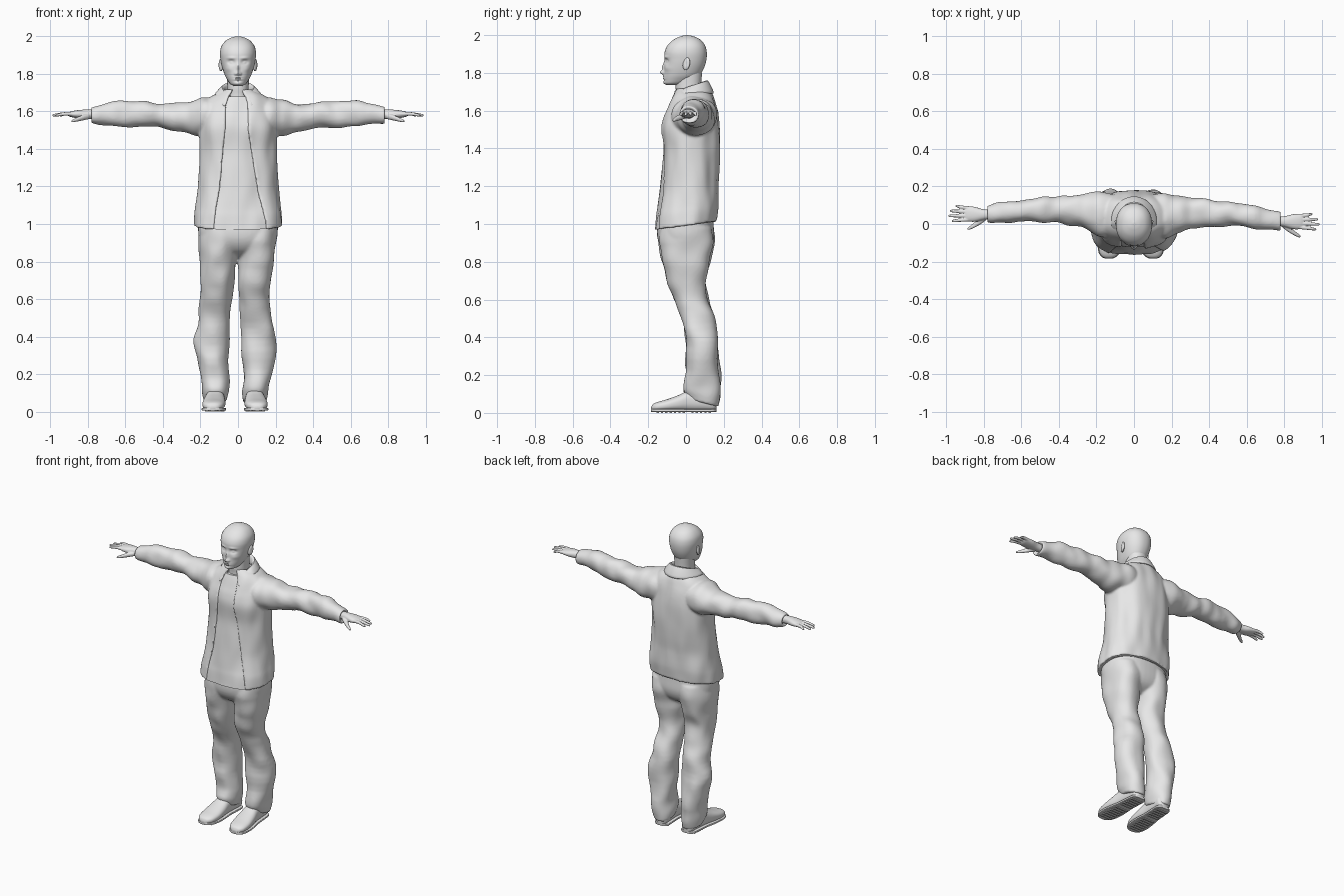
import bpy, bmesh, math
from mathutils import Vector, noise

old = bpy.data.objects.get("Cube")
if old:
    bpy.data.objects.remove(old)

grey = bpy.data.materials.new("light_grey")
grey.use_nodes = True
grey.diffuse_color = (0.8, 0.8, 0.8, 1)
grey.node_tree.nodes["Principled BSDF"].inputs["Base Color"].default_value = (0.8, 0.8, 0.8, 1)
sharp_objects = []


def add_object(name, bm):
    mesh = bpy.data.meshes.new(name)
    bm.to_mesh(mesh)
    bm.free()
    mesh.materials.append(grey)
    obj = bpy.data.objects.new(name, mesh)
    bpy.context.collection.objects.link(obj)
    sharp_objects.append(obj)
    return obj


def select(objs):
    bpy.ops.object.select_all(action='DESELECT')
    for obj in objs:
        obj.select_set(True)
    bpy.context.view_layer.objects.active = objs[0]


def smooth_rings(rings, steps):
    """Catmull-Rom interpolation between cross-sections."""
    result = []
    last = len(rings) - 1
    for i in range(last):
        p0, p1, p2, p3 = (rings[min(max(k, 0), last)] for k in range(i - 1, i + 3))
        for s in range(steps):
            u = s / steps
            result.append([b + u * ((c - a) + u * ((2 * a - 5 * b + 4 * c - d)
                           + u * (3 * b - a - 3 * c + d))) / 2
                           for a, b, c, d in zip(p0, p1, p2, p3)])
    return result + [list(rings[-1])]


def loft(name, axis, rings, sides=48, steps=5, power=2.2, wrinkle=0, scale=(9, 9, 9),
         warp=None, arc=None, thickness=0):
    """Skin through cross-sections (position, a_min, a_max, b_min, b_max)."""
    k = "xyz".index(axis)
    bm = bmesh.new()
    rows = []
    for t, a0, a1, b0, b1 in smooth_rings(rings, steps):
        start, end = arc(t) if arc else (0, math.tau)
        row = []
        for j in range(sides + 1 if arc else sides):
            ang = start + (end - start) * j / sides
            c, s = math.cos(ang), math.sin(ang)
            out = Vector((0, 0, 0))
            out[(k + 1) % 3] = math.copysign(abs(c) ** (2 / power), c)
            out[(k + 2) % 3] = math.copysign(abs(s) ** (2 / power), s)
            co = Vector((0, 0, 0))
            co[k] = t
            co[(k + 1) % 3] = (a0 + a1) / 2 + out[(k + 1) % 3] * (a1 - a0) / 2
            co[(k + 2) % 3] = (b0 + b1) / 2 + out[(k + 2) % 3] * (b1 - b0) / 2
            if warp:
                co = warp(co)
            if wrinkle:
                co += out * wrinkle * noise.noise(Vector(x * y for x, y in zip(co, scale)))
            row.append(bm.verts.new(co))
        rows.append(row)
    for low, high in zip(rows, rows[1:]):
        for j in range(sides):
            n = (j + 1) % len(low)
            bm.faces.new((low[j], low[n], high[n], high[j]))
    if not arc:
        bm.faces.new(rows[0][::-1])
        bm.faces.new(rows[-1])
        bmesh.ops.recalc_face_normals(bm, faces=bm.faces)
    obj = add_object(name, bm)
    if thickness:
        mod = obj.modifiers.new("cloth", 'SOLIDIFY')
        mod.thickness, mod.offset = thickness, -1
        select([obj])
        bpy.ops.object.modifier_apply(modifier=mod.name)
    return obj


def fuse(name, objs, voxel, repeats):
    """Merge overlapping pieces into one soft surface."""
    select(objs)
    bpy.ops.object.join()
    obj = objs[0]
    obj.name = name
    for gone in objs:
        sharp_objects.remove(gone)
    mod = obj.modifiers.new("merge", 'REMESH')
    mod.mode, mod.voxel_size, mod.use_smooth_shade = 'VOXEL', voxel, True
    mod = obj.modifiers.new("soften", 'SMOOTH')
    mod.factor, mod.iterations = 0.5, repeats


def sym(rings):
    return [(t, -w, w, b0, b1) for t, w, b0, b1 in rings]


def clamp(v):
    return min(max(v, 0), 1)


# Head with face modelled by soft bumps: x, z, width, height, depth
bumps = [(0, 1.802, .013, .011, .02), (0, 1.83, .008, .022, .011), (0, 1.775, .024, .011, .007),
         (0, 1.776, .022, .0025, -.006), (0, 1.748, .018, .01, .006), (0, 1.762, .018, .004, -.003)]
for side in (-1, 1):
    bumps += [(side * .036, 1.862, .018, .012, -.014), (side * .036, 1.861, .01, .006, .008),
              (side * .036, 1.884, .022, .007, .005), (side * .014, 1.799, .005, .006, .007),
              (side * .05, 1.825, .018, .014, .004)]


def face(co):
    if co.y < -.02:
        push = sum(d * math.exp(-((co.x - x) / w) ** 2 - ((co.z - z) / h) ** 2)
                   for x, z, w, h, d in bumps)
        co.y -= push * clamp((-.02 - co.y) / .03)
    return co


loft("head", 'z', sym([(1.735, .02, -.1, -.04), (1.745, .04, -.113, 0), (1.765, .055, -.116, .04),
     (1.79, .069, -.117, .075), (1.83, .083, -.116, .097), (1.87, .092, -.114, .108),
     (1.91, .096, -.113, .11), (1.945, .089, -.098, .101), (1.975, .067, -.067, .077),
     (1.993, .036, -.03, .042), (2, .005, 0, .01)]), sides=128, steps=9, warp=face)
loft("neck", 'z', sym([(1.6, .075, -.06, .1), (1.68, .06, -.052, .085), (1.73, .057, -.055, .08),
     (1.8, .06, -.05, .085)]))

# Ears
for side, label in ((1, "left"), (-1, "right")):
    bm = bmesh.new()
    bmesh.ops.create_uvsphere(bm, u_segments=20, v_segments=14, radius=1)
    for v in bm.verts:
        dish = .35 * math.exp(-8 * (v.co.y ** 2 + v.co.z ** 2))
        x = v.co.x * (1 - dish) * .011
        v.co = (side * (.091 - v.co.y * -.006) + x, .002 + v.co.y * .019 + v.co.z * .004,
                1.848 + v.co.z * .034)
    add_object(label + "_ear", bm)

# Jacket body, open at the front
body = sym([(.985, .235, -.176, .163), (1.05, .231, -.168, .172), (1.1, .224, -.158, .174),
            (1.2, .211, -.143, .17), (1.3, .207, -.132, .174), (1.4, .204, -.126, .179),
            (1.5, .203, -.135, .18), (1.56, .2, -.124, .175), (1.61, .196, -.103, .165),
            (1.65, .18, -.085, .152), (1.68, .145, -.07, .14), (1.705, .1, -.058, .125),
            (1.72, .077, -.05, .113)])


def hem(co):
    co.z += .13 * (co.y + .05) * clamp((1.25 - co.z) / .25)
    return co


def opening(z):
    drop = max(0, 1.5 - z)
    return -math.pi / 2 + .22 + .85 * drop, 1.5 * math.pi - .3 - .45 * drop


fold = dict(wrinkle=.011, scale=(13, 13, 5))
jacket = [loft("jacket_body", 'z', body, sides=72, power=2.3, warp=hem, arc=opening,
               thickness=.016, **fold)]
shirt = [(z, a + .01, b - .01, c + .01, d - .01) for z, a, b, c, d in body[:-2]]
loft("shirt", 'z', shirt, sides=72, power=2.3, warp=hem, **fold)

# Sleeves and hands
sleeve = [(.08, -.06, .15, 1.48, 1.66), (.17, -.07, .165, 1.475, 1.675),
          (.23, -.05, .16, 1.477, 1.663), (.3, -.02, .146, 1.49, 1.647),
          (.4, -.005, .14, 1.505, 1.643), (.5, 0, .13, 1.514, 1.655), (.6, -.005, .116, 1.52, 1.66),
          (.7, -.01, .1, 1.528, 1.647), (.77, -.015, .086, 1.533, 1.632),
          (.785, -.01, .08, 1.54, 1.625), (.765, .005, .065, 1.555, 1.61)]
palm = [(.74, .012, .06, 1.558, 1.607), (.8, .003, .06, 1.56, 1.61), (.85, -.008, .072, 1.563, 1.607),
        (.89, -.006, .073, 1.57, 1.6), (.905, .002, .066, 1.577, 1.593)]
for side, label in ((1, "left"), (-1, "right")):
    def place(co):
        return Vector((side * co.x, co.y - side * .018 * co.x / .78, co.z))
    jacket.append(loft(label + "_sleeve", 'x', sleeve, power=2.1, warp=place,
                       wrinkle=.014, scale=(13, 9, 9)))
    parts = [loft(label + "_palm", 'x', palm, sides=24, warp=place)]
    for i, tip in enumerate((.973, .99, .982, .952)):
        y, spread = .004 + .02 * i, .007 * (i - 1.5)
        shape = [(.87, 0, .01, 1.586), (.92, .4, .0095, 1.587), (tip - .012, .9, .0075, 1.58),
                 (tip - .003, 1, .005, 1.578), (tip, 1, .001, 1.577)]
        parts.append(loft("finger", 'x', [(x, y + spread * f - r, y + spread * f + r, z - r, z + r)
                                          for x, f, r, z in shape], sides=14, warp=place))
    parts.append(loft("thumb", 'x', [(.79, 0, .035, 1.56, 1.59), (.825, -.025, .01, 1.552, 1.582),
                 (.86, -.044, -.02, 1.545, 1.567), (.882, -.052, -.036, 1.542, 1.556),
                 (.888, -.048, -.044, 1.547, 1.551)], sides=16, warp=place))
    fuse(label + "_hand", parts, .0035, 3)
fuse("jacket", jacket, .0075, 4)

# Folded collar: sheet rising from the neck then falling outward
rows = ((.068, -.055, .098, 1.67, .3, .3), (.076, -.066, .106, 1.712, .4, .4),
        (.084, -.075, .114, 1.722, .35, .55), (.102, -.096, .13, 1.708, .1, .75),
        (.122, -.117, .146, 1.69, 0, .72))
bm = bmesh.new()
grid = []
for w, front, back, z, rise, drop in rows:
    line = []
    for j in range(49):
        ang = -math.pi / 2 + .6 + (math.tau - 1.2) * j / 48
        y = (front + back) / 2 + (back - front) / 2 * math.sin(ang)
        line.append(bm.verts.new((w * math.cos(ang), y, z + rise * max(y, 0) + drop * min(y, 0))))
    grid.append(line)
for inner, outer in zip(grid, grid[1:]):
    for j in range(48):
        bm.faces.new((inner[j], inner[j + 1], outer[j + 1], outer[j]))
collar = add_object("collar", bm)
thick = collar.modifiers.new("cloth", 'SOLIDIFY')
thick.thickness, thick.offset = .012, 0
soft = collar.modifiers.new("round", 'SUBSURF')
soft.levels = soft.render_levels = 1

# Trousers
leg = [(.05, .045, .165, 0, .167), (.1, .035, .176, -.012, .176), (.15, .035, .18, -.006, .179),
       (.2, .037, .188, 0, .18), (.35, .038, .216, 0, .171), (.5, .03, .192, -.02, .15),
       (.6, .017, .187, -.06, .118), (.7, .01, .191, -.1, .108), (.8, .005, .197, -.125, .13),
       (.9, -.01, .205, -.142, .148), (.98, -.02, .2, -.14, .14)]
trousers = [loft("hips", 'z', sym([(.82, .1, -.05, .06), (.86, .17, -.115, .12), (.92, .206, -.15, .147),
                                   (1, .212, -.152, .146), (1.1, .2, -.13, .14)]), power=2.4)]
for side, label in ((1, "left"), (-1, "right")):
    def stand(co):
        co.x = side * co.x - .014 * clamp((.9 - co.z) / .3)
        co.z -= .25 * (co.y - .1) * clamp((.16 - co.z) / .1)
        return co
    trousers.append(loft(label + "_leg", 'z', leg, power=2.2, warp=stand,
                         wrinkle=.016, scale=(8, 8, 9)))
fuse("trousers", trousers, .0075, 5)

# Shoes with soles and tread bars
upper = [(-.184, .012, .03, .015), (-.175, .01, .046, .035), (-.15, .008, .058, .053),
         (-.1, .008, .072, .061), (-.04, .008, .094, .058), (.02, .008, .12, .05),
         (.1, .008, .125, .048), (.145, .008, .11, .044), (.162, .012, .085, .022)]
for side, label in ((1, "left"), (-1, "right")):
    middle = -.016 + side * .107

    def step(co):
        co.x = co.x + middle - side * .06 * co.y
        return co
    loft(label + "_shoe", 'y', [(y, z0, z1, -w, w) for y, z0, z1, w in upper],
         power=2.4, warp=step)
    loft(label + "_sole", 'y', [(y, .005, .021, -w - .004, w + .004) for y, z0, z1, w in upper],
         power=6, warp=step)
    bm = bmesh.new()
    for i in range(13):
        y = -.15 + .023 * i
        if i == 7:
            continue
        made = bmesh.ops.create_cube(bm, size=1)["verts"]
        for v in made:
            v.co = step(Vector((v.co.x * .085, y + v.co.y * .012, .005 + v.co.z * .01)))
    add_object(label + "_tread", bm)

select(sharp_objects)
bpy.ops.object.shade_smooth_by_angle(angle=math.radians(45))
bpy.ops.object.select_all(action='DESELECT')
